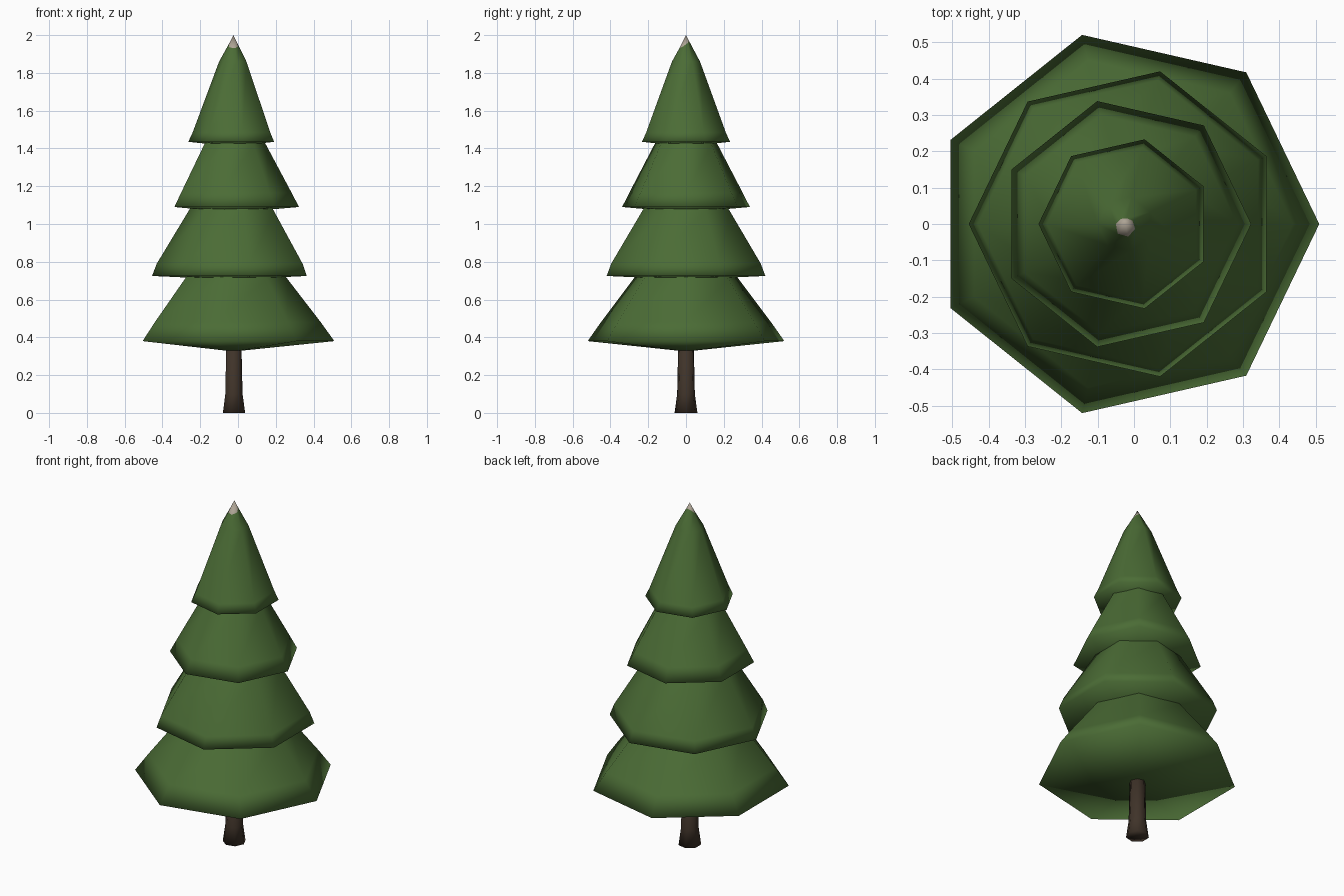
import bpy, bmesh, math

if "Cube" in bpy.data.objects:
    bpy.data.objects.remove(bpy.data.objects["Cube"])

AXIS_X = -0.024
SIDES = 7


def material(name, color):
    m = bpy.data.materials.new(name)
    m.diffuse_color = (*color, 1.0)
    m.use_nodes = True
    m.node_tree.nodes["Principled BSDF"].inputs["Base Color"].default_value = m.diffuse_color
    return m


GREEN = material("needle green", (0.070, 0.150, 0.036))
BARK = material("dark bark", (0.050, 0.033, 0.022))
PALE = material("pale tip", (0.42, 0.37, 0.30))


def lathe(name, profile, bottom, top, phase, mats, sides=SIDES, tilt=0.0):
    """Stack of rings (radius, z) closed by a fan at both ends; smooth shaded."""
    bm = bmesh.new()
    rings = []
    for i, (r, z) in enumerate(profile):
        ring = []
        for k in range(sides):
            a = phase + 2 * math.pi * k / sides
            dz = tilt * math.sin(a) if i == len(profile) - 1 else 0.0
            rr = r - dz * 0.5
            ring.append(bm.verts.new((AXIS_X + rr * math.cos(a), rr * math.sin(a), z + dz)))
        rings.append(ring)
    low = bm.verts.new((AXIS_X, 0, bottom))
    high = bm.verts.new((AXIS_X, 0, top))
    for k in range(sides):
        n = (k + 1) % sides
        bm.faces.new((low, rings[0][n], rings[0][k]))
        for a, b in zip(rings, rings[1:]):
            bm.faces.new((a[k], a[n], b[n], b[k]))
        cap = bm.faces.new((rings[-1][k], rings[-1][n], high))
        cap.material_index = len(mats) - 1
    for f in bm.faces:
        f.smooth = True
    me = bpy.data.meshes.new(name)
    bm.to_mesh(me)
    bm.free()
    for m in mats:
        me.materials.append(m)
    ob = bpy.data.objects.new(name, me)
    bpy.context.collection.objects.link(ob)
    return ob


# trunk with flared foot
lathe("trunk", [(0.062, 0), (0.048, 0.10), (0.042, 0.37)], 0, 0.38, 0, [BARK])

# branch tiers, each turned half a step from the one below
lathe("bottom_tier", [(0.534, 0.38), (0.462, 0.48), (0.285, 0.71), (0.255, 0.75)],
      0.325, 0.77, 0, [GREEN])
lathe("lower_middle_tier", [(0.431, 0.725), (0.406, 0.79), (0.237, 1.07), (0.212, 1.11)],
      0.705, 1.13, math.pi, [GREEN])
lathe("upper_middle_tier", [(0.347, 1.09), (0.308, 1.165), (0.172, 1.42), (0.150, 1.46)],
      1.06, 1.48, 0, [GREEN])

# top tier ends in a small pale tip, lower on the front side
lathe("top_tier", [(0.239, 1.435), (0.216, 1.485), (0.076, 1.86), (0.026, 1.95)],
      1.41, 2.0, math.pi, [GREEN, PALE], tilt=0.02)
